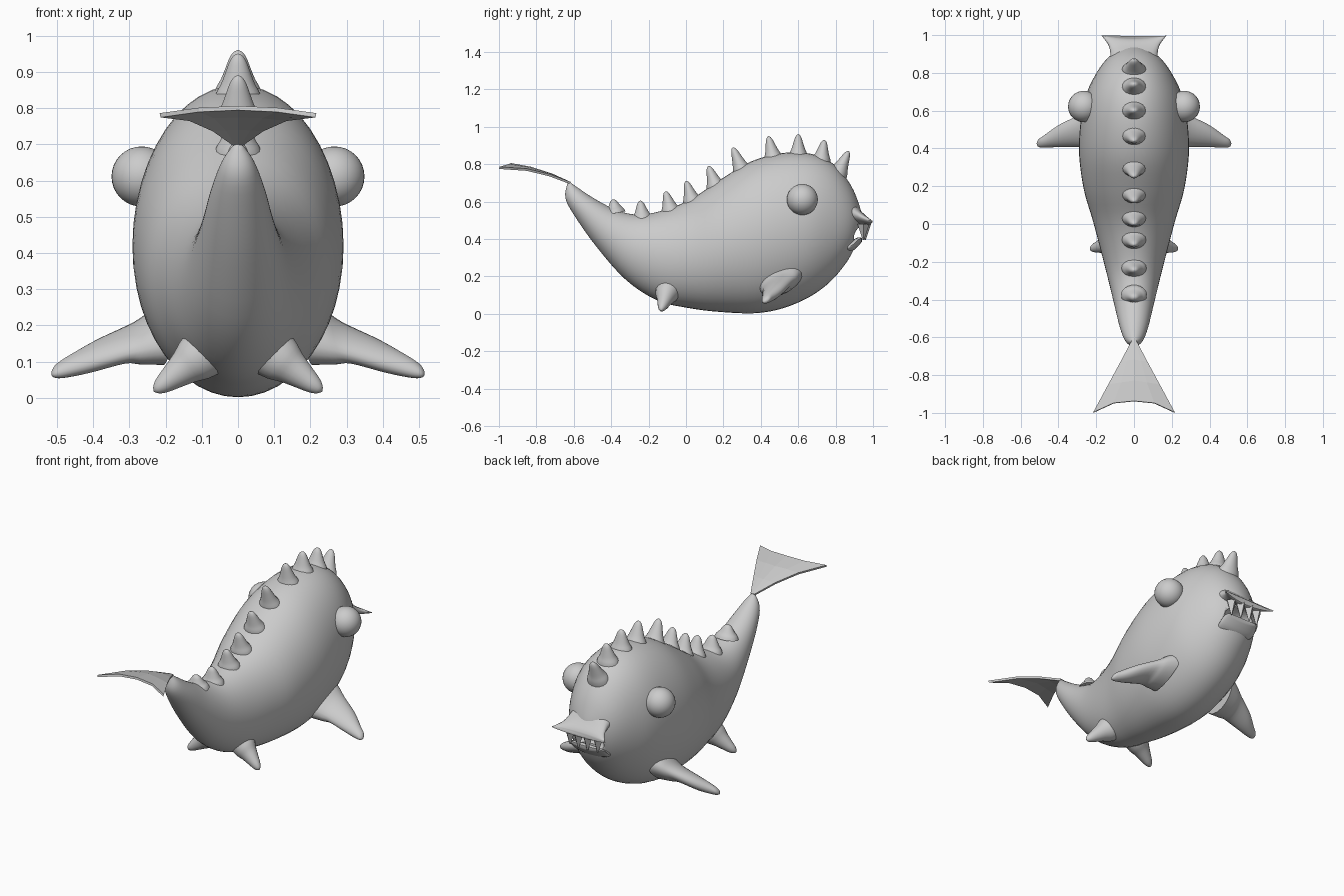
import bpy, bmesh, math
from mathutils import Vector

if "Cube" in bpy.data.objects:
    bpy.data.objects.remove(bpy.data.objects["Cube"])

def finish(name, bm, smooth=True):
    bmesh.ops.recalc_face_normals(bm, faces=bm.faces)
    me = bpy.data.meshes.new(name)
    bm.to_mesh(me)
    bm.free()
    ob = bpy.data.objects.new(name, me)
    bpy.context.collection.objects.link(ob)
    if smooth:
        bpy.ops.object.select_all(action='DESELECT')
        ob.select_set(True)
        bpy.context.view_layer.objects.active = ob
        bpy.ops.object.shade_smooth_by_angle(angle=math.radians(50))
    return ob

def spline(rows, steps):
    """Catmull-Rom interpolation of equal-length number rows."""
    out = []
    for i in range(len(rows) - 1):
        p = [rows[max(0, min(len(rows) - 1, i + k))] for k in (-1, 0, 1, 2)]
        for s in range(steps):
            t = s / steps
            out.append([0.5 * (2*b + (c-a)*t + (2*a-5*b+4*c-d)*t*t + (3*b-a-3*c+d)*t**3)
                        for a, b, c, d in zip(*p)])
    return out + [list(rows[-1])]

def loft(name, rings, sides=24, warp=None):
    """Skin elliptical rings given as (centre, half axis, half axis)."""
    bm = bmesh.new()
    loops = []
    for c, u, v in rings:
        loop = []
        for k in range(sides):
            a = 2 * math.pi * k / sides
            p = Vector(c) + Vector(u) * math.cos(a) + Vector(v) * math.sin(a)
            loop.append(bm.verts.new(warp(p) if warp else p))
        loops.append(loop)
    for A, B in zip(loops, loops[1:]):
        for k in range(sides):
            j = (k + 1) % sides
            bm.faces.new((A[k], A[j], B[j], B[k]))
    bm.faces.new(loops[0])
    bm.faces.new(loops[-1])
    return finish(name, bm)

def horn(name, base, tip, wide, deep):
    """Rounded cone with a flared foot."""
    base, tip = Vector(base), Vector(tip)
    d = tip - base
    side = Vector((1, 0, 0)) if abs(d.x) < 1e-4 else Vector((0, 1, 0))
    other = d.normalized().cross(side).normalized()
    prof = spline([(-.3, 1.2), (0, 1.05), (.25, .8), (.55, .58), (.8, .4), (.94, .22), (1, .02)], 3)
    return loft(name, [(base + d*t, side*wide*r, other*deep*r) for t, r in prof], 18)

# body: top y,z / bottom y,z / half width
stations = [
    (-.625, .708, -.635, .695, .008), (-.58, .675, -.645, .62, .045),
    (-.48, .61, -.60, .53, .075), (-.36, .55, -.48, .36, .105),
    (-.24, .53, -.32, .18, .14), (-.10, .56, -.15, .07, .18),
    (.03, .615, .02, .03, .22), (.18, .715, .18, .01, .265),
    (.35, .815, .37, .003, .29), (.52, .86, .52, .03, .285),
    (.67, .855, .66, .09, .26), (.79, .80, .77, .17, .21),
    (.88, .69, .855, .27, .15), (.93, .57, .90, .35, .085), (.945, .49, .935, .43, .015)]
body = loft("body", [((0, (yt+yb)/2, (zt+zb)/2), (w, 0, 0), (0, (yt-yb)/2, (zt-zb)/2))
                     for yt, zt, yb, zb, w in spline(stations, 4)], 48)

# mouth cavity
bm = bmesh.new()
bmesh.ops.create_uvsphere(bm, u_segments=24, v_segments=14, radius=1)
for v in bm.verts:
    v.co = Vector((v.co.x*.11, .94 + v.co.y*.09, .42 + v.co.z*.055))
cutter = finish("mouth_cutter", bm)
cutter.hide_render = True
cutter.hide_set(True)
cut = body.modifiers.new("mouth", 'BOOLEAN')
cut.operation, cut.object, cut.solver = 'DIFFERENCE', cutter, 'EXACT'

# lips: y, z, half width, half thickness
def lip(name, rows, bow, lift):
    def warp(p):
        k = max(0, (p.y - .88) / .1)
        q = (p.x / .18) ** 2 * k
        return Vector((p.x, p.y + bow * q, p.z + lift * q))
    return loft(name, [((0, y, z), (w, 0, 0), (0, 0, h)) for y, z, w, h in spline(rows, 3)], 28, warp)

lip("upper_lip", [(.84, .56, .13, .07), (.90, .535, .125, .055), (.94, .51, .135, .035),
                  (.97, .492, .16, .024), (.981, .485, .175, .012)], .018, .01)
lip("lower_lip", [(.84, .35, .11, .035), (.89, .365, .12, .03), (.92, .385, .115, .024),
                  (.94, .395, .10, .01)], -.02, .05)

# teeth
for i, x in enumerate((-.09, -.03, .03, .09)):
    bm = bmesh.new()
    bmesh.ops.create_cone(bm, cap_ends=True, segments=4, radius1=.004, radius2=.032, depth=.085)
    bmesh.ops.translate(bm, verts=bm.verts, vec=(x, .962 - abs(x)*.15, .438))
    finish("tooth_%d" % i, bm, False)

# back spikes: base y,z / tip y,z
spikes = [(.82, .765, .87, .87), (.725, .83, .74, .93), (.60, .855, .60, .96),
          (.465, .84, .44, .95), (.295, .775, .25, .89), (.155, .69, .12, .79),
          (.03, .61, 0, .71), (-.085, .56, -.11, .655), (-.235, .525, -.245, .605),
          (-.38, .555, -.39, .612)]
for i, (yb, zb, yt, zt) in enumerate(spikes):
    horn("back_spike_%d" % i, (0, yb, zb), (0, yt, zt), .058, .046)

for s, side in ((1, "right"), (-1, "left")):
    # eyes
    bm = bmesh.new()
    bmesh.ops.create_uvsphere(bm, u_segments=32, v_segments=16, radius=.083)
    bmesh.ops.translate(bm, verts=bm.verts, vec=(s*.266, .622, .611))
    finish(side + "_eye", bm)
    # front fins: x, y, z, half chord, half thickness
    fin = [(.18, .51, .19, .12, .09), (.25, .50, .17, .10, .07), (.30, .49, .152, .082, .05),
           (.40, .465, .115, .058, .042), (.475, .437, .086, .032, .029),
           (.505, .428, .076, .02, .017), (.514, .425, .073, .004, .004)]
    loft(side + "_front_fin", [((s*x, y, z), (0, a, a*.35), (s*-.3*b, 0, b))
                               for x, y, z, a, b in spline(fin, 4)], 20)
    # rear fins
    horn(side + "_rear_fin", (s*.12, -.10, .105), (s*.232, -.132, .018), .06, .062)

# tail fin: fanned sheet
bm = bmesh.new()
rows = [(-.62, .70, .012, 0), (-.72, .745, .07, .004), (-.83, .78, .135, .01), (-.938, .80, .215, .02)]
grid = []
for i, (y, z, w, drop) in enumerate(rows):
    grid.append([bm.verts.new((w*k/2, y - (.06*(abs(k)/2)**2.5 if i == 3 else .02*i*abs(k)/4),
                               z - drop*(k/2)**2)) for k in range(-2, 3)])
for A, B in zip(grid, grid[1:]):
    for k in range(4):
        bm.faces.new((A[k], A[k+1], B[k+1], B[k]))
tail = finish("tail_fin", bm, False)
sol = tail.modifiers.new("thickness", 'SOLIDIFY')
sol.thickness, sol.offset = .012, 0
